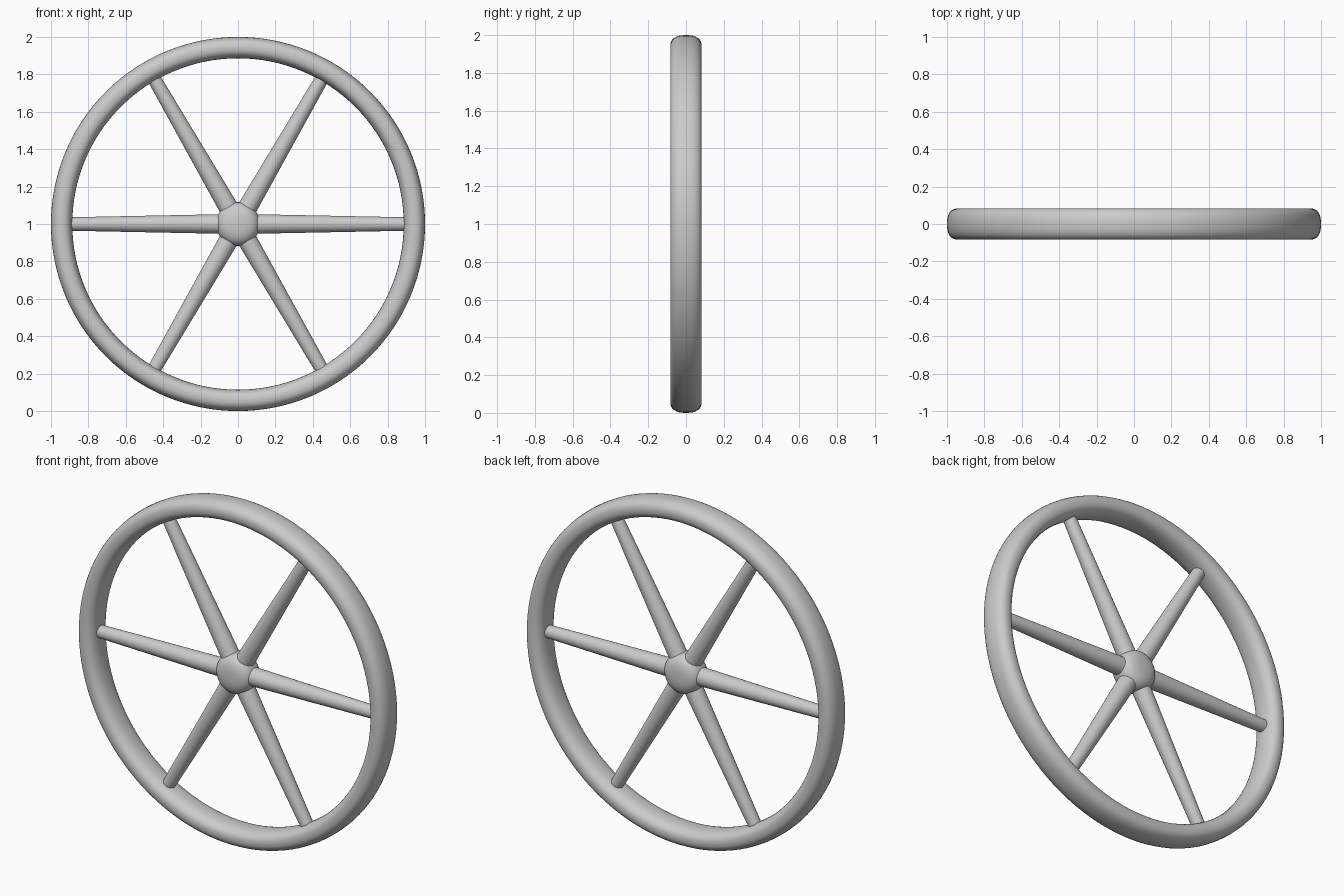
import bpy, bmesh, math
from mathutils import Matrix, Vector

if "Cube" in bpy.data.objects:
    bpy.data.objects.remove(bpy.data.objects["Cube"])

CENTRE = Vector((0, 0, 1))
SPOKES = 6


def power(v, n):
    return math.copysign(abs(v) ** (2 / n), v)


def finish(name, bm):
    bmesh.ops.remove_doubles(bm, verts=bm.verts, dist=1e-5)
    bmesh.ops.recalc_face_normals(bm, faces=bm.faces)
    mesh = bpy.data.meshes.new(name)
    bm.to_mesh(mesh)
    bm.free()
    obj = bpy.data.objects.new(name, mesh)
    bpy.context.collection.objects.link(obj)
    obj.location = CENTRE
    for o in bpy.context.selected_objects:
        o.select_set(False)
    obj.select_set(True)
    bpy.context.view_layer.objects.active = obj
    bpy.ops.object.shade_smooth_by_angle(angle=math.radians(40))
    return obj


def lathe(name, profile, steps, closed):
    """Spin an (radius, y) profile around the wheel axle."""
    bm = bmesh.new()
    vs = [bm.verts.new((r, y, 0)) for r, y in profile]
    pairs = list(zip(vs, vs[1:])) + ([(vs[-1], vs[0])] if closed else [])
    edges = [bm.edges.new(p) for p in pairs]
    bmesh.ops.spin(bm, geom=vs + edges, cent=(0, 0, 0), axis=(0, 1, 0),
                   angle=math.tau, steps=steps, use_merge=False)
    return finish(name, bm)


# Rim: softly squared oval section
section = []
for i in range(32):
    a = math.tau * i / 32
    section.append((0.943 + 0.057 * power(math.cos(a), 2.4),
                    0.083 * power(math.sin(a), 2.4)))
lathe("rim", section, 128, True)

# Hub: flattened rounded dome on both sides
dome = []
for i in range(25):
    a = -math.pi / 2 + math.pi * i / 24
    dome.append((max(0.0, 0.117 * power(math.cos(a), 2.7)) if 0 < i < 24 else 0.0,
                 0.083 * power(math.sin(a), 2.7)))
lathe("hub", dome, 48, False)

# Spokes: round and tapering toward the rim
INNER, OUTER = 0.05, 0.90
for k in range(SPOKES):
    bm = bmesh.new()
    bmesh.ops.create_cone(bm, cap_ends=True, segments=32, radius1=0.053,
                          radius2=0.036, depth=OUTER - INNER)
    bmesh.ops.translate(bm, verts=bm.verts, vec=(0, 0, (INNER + OUTER) / 2))
    turn = Matrix.Rotation(math.radians(90) + math.tau * k / SPOKES, 3, 'Y')
    bmesh.ops.rotate(bm, verts=bm.verts, cent=(0, 0, 0), matrix=turn)
    finish(f"spoke_{k + 1}", bm)
